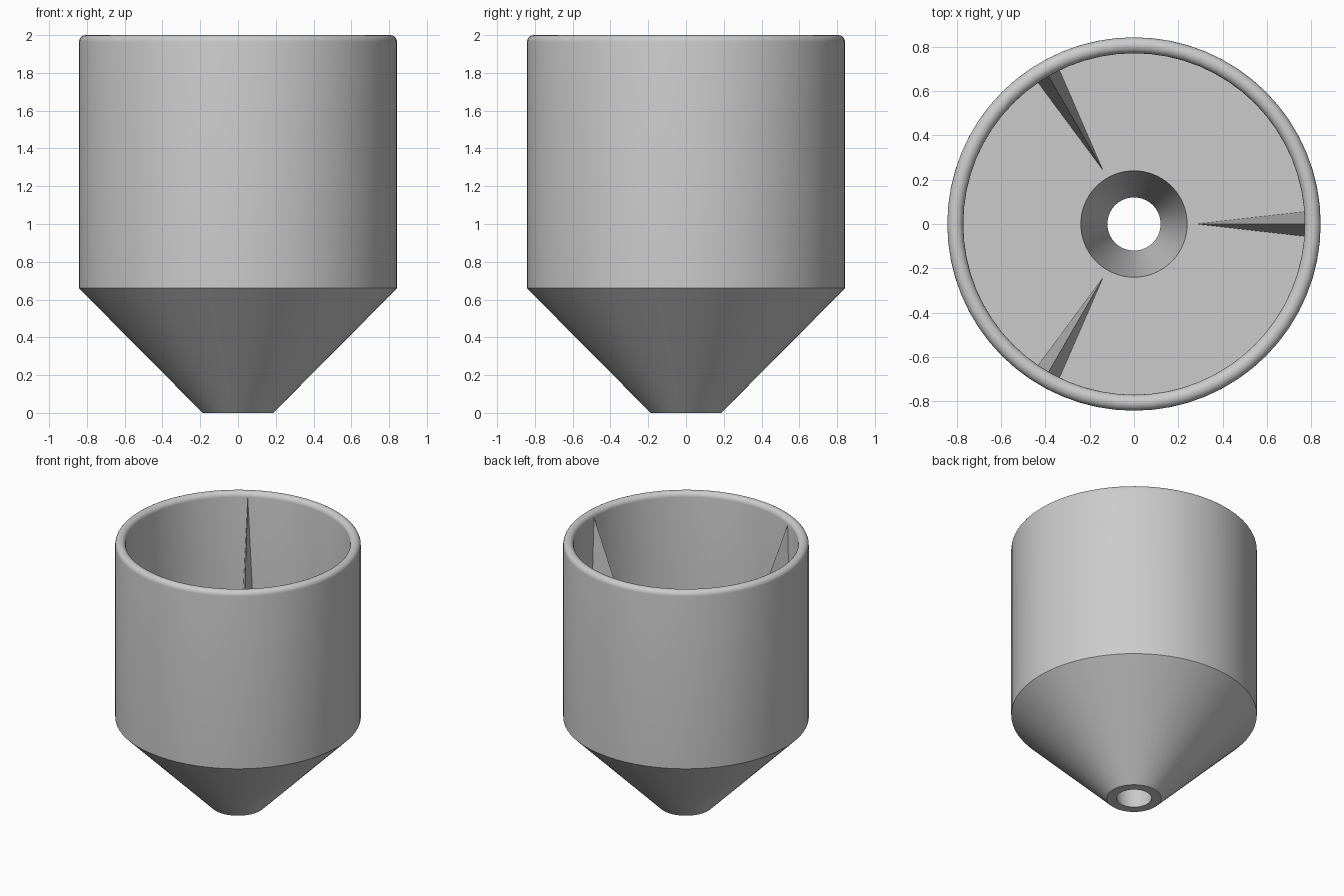
import bpy, bmesh
from math import sin, cos, pi, radians
from mathutils import Vector, Matrix

if "Cube" in bpy.data.objects:
    bpy.data.objects.remove(bpy.data.objects["Cube"], do_unlink=True)

GREY = (0.6, 0.6, 0.6, 1)
SIDES = 64
R_OUT, R_IN = 0.842, 0.77      # cup wall
FLOOR, SHOULDER = 0.73, 0.66   # inner floor and top of the cone
LIP = (R_OUT - R_IN) / 2       # rounding radius of the rim
LIP_Z = 2 - LIP

grey = bpy.data.materials.new("plain grey")
grey.use_nodes = True
grey.diffuse_color = GREY
grey.node_tree.nodes["Principled BSDF"].inputs["Base Color"].default_value = GREY


def finish(bm, name, smooth=False):
    bmesh.ops.recalc_face_normals(bm, faces=bm.faces)
    mesh = bpy.data.meshes.new(name)
    bm.to_mesh(mesh)
    bm.free()
    mesh.materials.append(grey)
    obj = bpy.data.objects.new(name, mesh)
    bpy.context.collection.objects.link(obj)
    if smooth:
        bpy.ops.object.select_all(action="DESELECT")
        obj.select_set(True)
        bpy.context.view_layer.objects.active = obj
        bpy.ops.object.shade_smooth_by_angle(angle=radians(30))
    return obj


# Funnel body: closed profile (radius, height) spun around z
lip = [((R_OUT + R_IN) / 2 + LIP * cos(a * pi / 10), LIP_Z + LIP * sin(a * pi / 10))
       for a in range(11)]
profile = [(0.12, 0), (0.187, 0), (R_OUT, SHOULDER)] + lip + [(R_IN, FLOOR), (0.24, FLOOR)]
bm = bmesh.new()
verts = [bm.verts.new((r, 0, z)) for r, z in profile]
edges = [bm.edges.new((v, verts[(i + 1) % len(verts)])) for i, v in enumerate(verts)]
bmesh.ops.spin(bm, geom=verts + edges, cent=(0, 0, 0), axis=(0, 0, 1),
               angle=2 * pi, steps=SIDES, use_merge=True)
bmesh.ops.remove_doubles(bm, verts=bm.verts, dist=0.0001)
finish(bm, "funnel_body", smooth=True)

# Three tapered ribs standing on the floor against the inner wall
for i in range(3):
    bm = bmesh.new()
    corners = [(0.28, 0, FLOOR), (R_IN, 0.056, FLOOR), (R_IN, -0.056, FLOOR), (R_IN, 0, LIP_Z)]
    turn = Matrix.Rotation(i * 2 * pi / 3, 3, "Z")
    v = [bm.verts.new(turn @ Vector(c)) for c in corners]
    for tri in ((0, 1, 2), (0, 1, 3), (0, 2, 3), (1, 2, 3)):
        bm.faces.new([v[k] for k in tri])
    finish(bm, f"inner_rib_{i + 1}")
